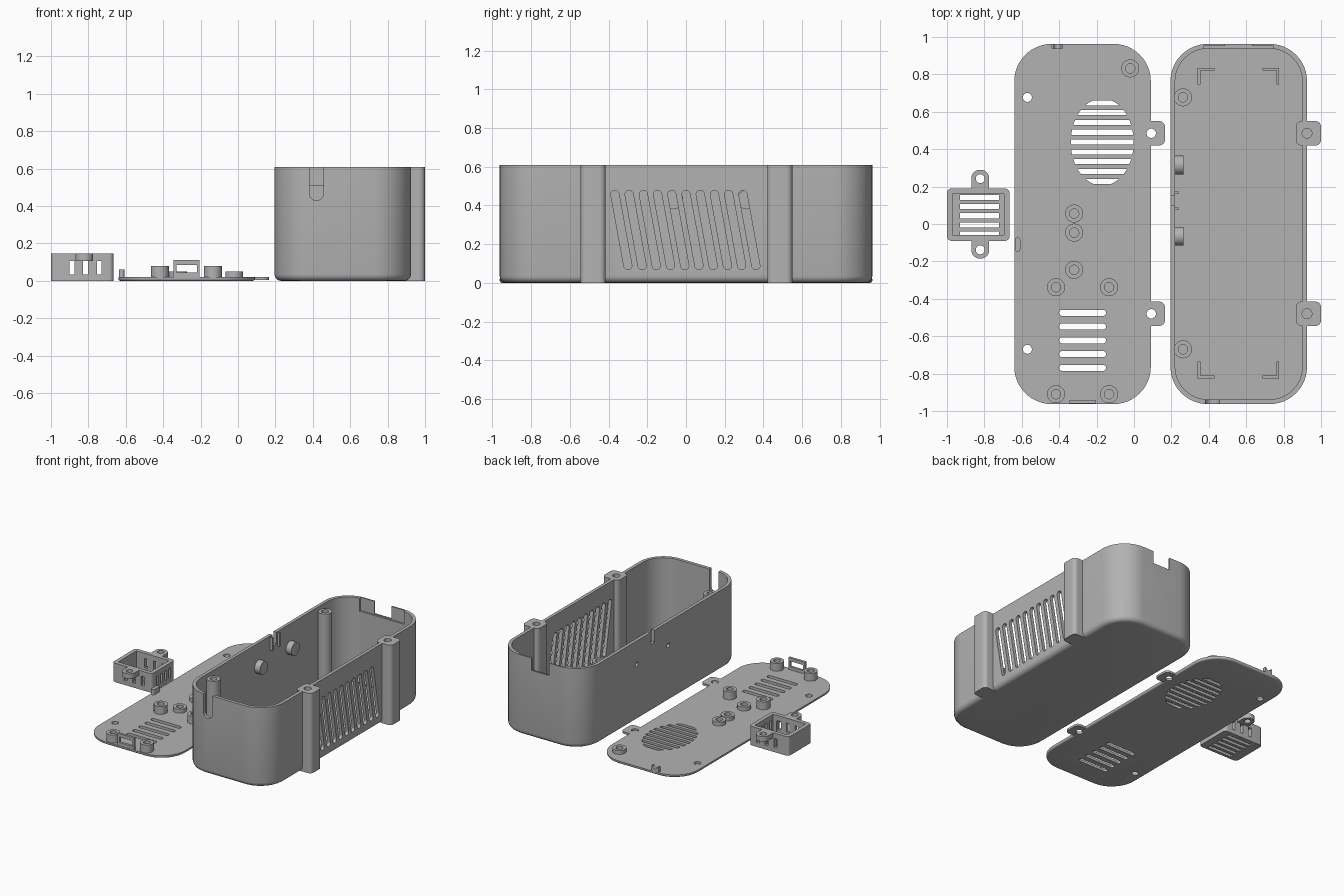
import bpy, bmesh, math
from mathutils import Vector

if "Cube" in bpy.data.objects:
    bpy.data.objects.remove(bpy.data.objects["Cube"])

grey = bpy.data.materials.new("plain grey")
grey.diffuse_color = (0.45, 0.45, 0.45, 1)
grey.use_nodes = True
grey.node_tree.nodes["Principled BSDF"].inputs["Base Color"].default_value = grey.diffuse_color


def rrect(cx, cy, w, h, r=0.0, angle=0.0, n=8):
    """Rounded rectangle outline; with r = half the width it is a circle or slot."""
    if r <= 0:
        pts = [(w/2, h/2), (-w/2, h/2), (-w/2, -h/2), (w/2, -h/2)]
    else:
        r = min(r, w/2 - 1e-4, h/2 - 1e-4)
        pts = []
        for q, (sx, sy) in enumerate([(1, 1), (-1, 1), (-1, -1), (1, -1)]):
            for i in range(n + 1):
                a = math.pi/2 * (q + i/n)
                pts.append((sx*(w/2 - r) + r*math.cos(a), sy*(h/2 - r) + r*math.sin(a)))
    c, s = math.cos(angle), math.sin(angle)
    return [(cx + x*c - y*s, cy + x*s + y*c) for x, y in pts]


def circle(cx, cy, r):
    return rrect(cx, cy, 2*r, 2*r, r)


def solid(name, prisms, axis="z", bevel=0.0):
    """One mesh from (outline, start, end) prisms; bevel rounds the start edge."""
    place = {"z": lambda a, b, t: (a, b, t), "y": lambda a, b, t: (a, t, b),
             "x": lambda a, b, t: (t, a, b)}[axis]
    bm = bmesh.new()
    for pts, t0, t1 in prisms:
        lo = [bm.verts.new(place(a, b, t0)) for a, b in pts]
        hi = [bm.verts.new(place(a, b, t1)) for a, b in pts]
        base = bm.faces.new(lo)
        bm.faces.new(hi)
        for i in range(len(pts)):
            j = (i + 1) % len(pts)
            bm.faces.new((lo[i], lo[j], hi[j], hi[i]))
        bmesh.ops.recalc_face_normals(bm, faces=bm.faces)
        if bevel:
            bmesh.ops.bevel(bm, geom=list(base.edges), offset=bevel, segments=4,
                            profile=0.5, affect="EDGES")
    bmesh.ops.recalc_face_normals(bm, faces=bm.faces)
    me = bpy.data.meshes.new(name)
    bm.to_mesh(me)
    bm.free()
    me.materials.append(grey)
    ob = bpy.data.objects.new(name, me)
    bpy.context.collection.objects.link(ob)
    return ob


def combine(ob, op, prisms, axis="z"):
    """Cut or join prisms into the object."""
    tool = solid("tool", prisms, axis)
    m = ob.modifiers.new("bool", "BOOLEAN")
    m.operation, m.object, m.solver = op, tool, "EXACT"
    dg = bpy.context.evaluated_depsgraph_get()
    me = bpy.data.meshes.new_from_object(ob.evaluated_get(dg))
    ob.modifiers.clear()
    ob.data = me
    bpy.data.objects.remove(tool)


def finish(ob):
    bpy.ops.object.select_all(action="DESELECT")
    bpy.context.view_layer.objects.active = ob
    ob.select_set(True)
    bpy.ops.object.shade_smooth_by_angle(angle=math.radians(30))


TAB_Y = (0.485, -0.48)
POST_Y = (0.677, -0.67)
H = 0.61

# --- Deep case: shell with screw columns ---
case = solid("case", [(rrect(0.56, 0, 0.73, 1.926, 0.2, n=12), 0, H)], bevel=0.035)
combine(case, "DIFFERENCE", [(rrect(0.56, 0, 0.68, 1.876, 0.175, n=12), 0.03, 0.8)])
combine(case, "UNION", [(rrect(0.9325, y, 0.135, 0.13, 0.03), 0.0, H) for y in TAB_Y])
combine(case, "UNION", [(circle(0.262, y, 0.048), 0.02, 0.58) for y in POST_Y])
combine(case, "UNION", [(rrect(0.225, y, 0.04, 0.04), 0.02, 0.58) for y in POST_Y])
combine(case, "DIFFERENCE",
        [(circle(0.925, y, 0.026), 0.3, 0.8) for y in TAB_Y]
        + [(circle(0.262, y, 0.025), 0.3, 0.8) for y in POST_Y])
# slanted side vents
combine(case, "DIFFERENCE",
        [(rrect(-0.334 + 0.0735*i, 0.273, 0.042, 0.415, 0.02, 0.18), 0.88, 1.05)
         for i in range(10)], "x")
# magnet cups on the left wall with blind holes from outside
combine(case, "UNION", [(circle(y, 0.43, 0.05), 0.205, 0.265) for y in (0.315, -0.065)], "x")
combine(case, "DIFFERENCE", [(circle(y, 0.43, 0.017), 0.1, 0.24) for y in (0.315, -0.065)], "x")
# latch notch with guide rails
combine(case, "UNION", [(rrect(y, 0.55, 0.014, 0.1), 0.21, 0.237) for y in (0.082, 0.168)], "x")
combine(case, "DIFFERENCE", [(rrect(0.125, 0.6, 0.05, 0.16), 0.1, 0.3)], "x")
# cable slot in front, connector recess and opening at the back
combine(case, "DIFFERENCE", [(rrect(0.42, 0.63, 0.075, 0.4, 0.037), -1.1, -0.9)], "y")
combine(case, "DIFFERENCE", [(rrect(0.558, 0.66, 0.375, 0.3), 0.9, 0.952)], "y")
combine(case, "DIFFERENCE", [(rrect(0.558, 0.665, 0.145, 0.3), 0.9, 1.1)], "y")
# shallow battery bed
combine(case, "DIFFERENCE", [(rrect(0.558, 0.005, 0.405, 1.63), 0.022, 0.1)])
finish(case)

# --- L-shaped battery corners ---
for sx, sy, nm in ((1, 1, "back_right"), (-1, 1, "back_left"),
                   (1, -1, "front_right"), (-1, -1, "front_left")):
    cx, cy = 0.558 + sx*0.218, 0.005 + sy*0.83
    pts = [(cx - sx*u, cy - sy*v) for u, v in
           ((0, 0), (0.09, 0), (0.09, 0.015), (0.015, 0.015), (0.015, 0.09), (0, 0.09))]
    solid("battery_corner_" + nm, [(pts, 0.025, 0.08)])

# --- Flat lid with tabs ---
T = 0.02
lid = solid("lid", [(rrect(-0.275, 0, 0.73, 1.926, 0.2, n=12), 0, T)], bevel=0.012)
combine(lid, "UNION", [(rrect(0.1, y, 0.13, 0.13, 0.03), 0.004, T) for y in TAB_Y])
bosses = [(-0.02, 0.832, 0.05), (-0.32, 0.056, 0.05), (-0.32, -0.046, 0.05),
          (-0.32, -0.245, 0.05), (-0.417, -0.338, 0.08), (-0.133, -0.338, 0.08),
          (-0.417, -0.91, 0.08), (-0.133, -0.91, 0.08)]
combine(lid, "UNION", [(circle(x, y, 0.048), 0.012, z) for x, y, z in bosses])
combine(lid, "DIFFERENCE", [(circle(x, y, 0.025), T, 0.2) for x, y, z in bosses])
# screw holes and vent slots
combine(lid, "DIFFERENCE",
        [(circle(0.092, y, 0.025), -0.1, 0.1) for y in TAB_Y]
        + [(circle(-0.57, y, 0.024), -0.1, 0.1) for y in POST_Y]
        + [(rrect(-0.275, -0.475 - 0.0735*i, 0.25, 0.032, 0.015), -0.1, 0.1) for i in range(5)])
# oval speaker grille
grille = []
for i in range(9):
    ys = [(i - 4)*0.0525 + d for d in (-0.0135, -0.0045, 0.0045, 0.0135)]
    half = [(0.168*math.sqrt(1 - (y/0.233)**2), y) for y in ys]
    ring = half + [(-x, y) for x, y in reversed(half)]
    grille.append(([(-0.17 + x, 0.438 + y) for x, y in ring], -0.1, 0.1))
combine(lid, "DIFFERENCE", grille)
finish(lid)

# --- Lid fittings: window frame, back clip, side key ---
frame = solid("connector_frame", [(rrect(-0.275, 0.063, 0.14, 0.096), -0.96, -0.942)], "y")
combine(frame, "DIFFERENCE", [(rrect(-0.275, 0.065, 0.11, 0.042), -1.1, -0.9)], "y")
clip = solid("cable_clip", [(rrect(-0.41, 0.038, 0.06, 0.045), 0.938, 0.962)], "y")
combine(clip, "DIFFERENCE", [(circle(-0.41, 0.062, 0.02), 0.9, 1.0)], "y")
finish(clip)
finish(solid("side_key", [(rrect(-0.622, -0.11, 0.028, 0.075, 0.012), 0.012, 0.06)]))

# --- Small vented housing ---
CX, CY, top = -0.8325, 0.05, 0.145
TX = -0.822
tray = solid("sensor_housing", [(rrect(CX, CY, 0.335, 0.28, 0.025), 0, top)])
combine(tray, "UNION", [(rrect(TX, y, 0.096, 0.14, 0.046), 0.107, top) for y in (0.22, -0.115)])
combine(tray, "DIFFERENCE", [(rrect(CX, CY, 0.275, 0.22), 0.02, 0.3)])
combine(tray, "DIFFERENCE",
        [(circle(TX, y, 0.024), 0.05, 0.3) for y in (0.242, -0.138)]
        + [(rrect(-0.826, 0.142 - 0.049*i, 0.21, 0.027), -0.1, 0.1) for i in range(5)])
combine(tray, "DIFFERENCE",
        [(rrect(x, 0.07, 0.026, 0.07), -0.3, 0.5) for x in (-0.888, -0.815, -0.742)], "y")
combine(tray, "DIFFERENCE",
        [(rrect(0.05 + 0.05*k, 0.07, 0.024, 0.07), -0.75, -0.6) for k in (-1.5, -0.5, 0.5, 1.5)], "x")
finish(tray)
